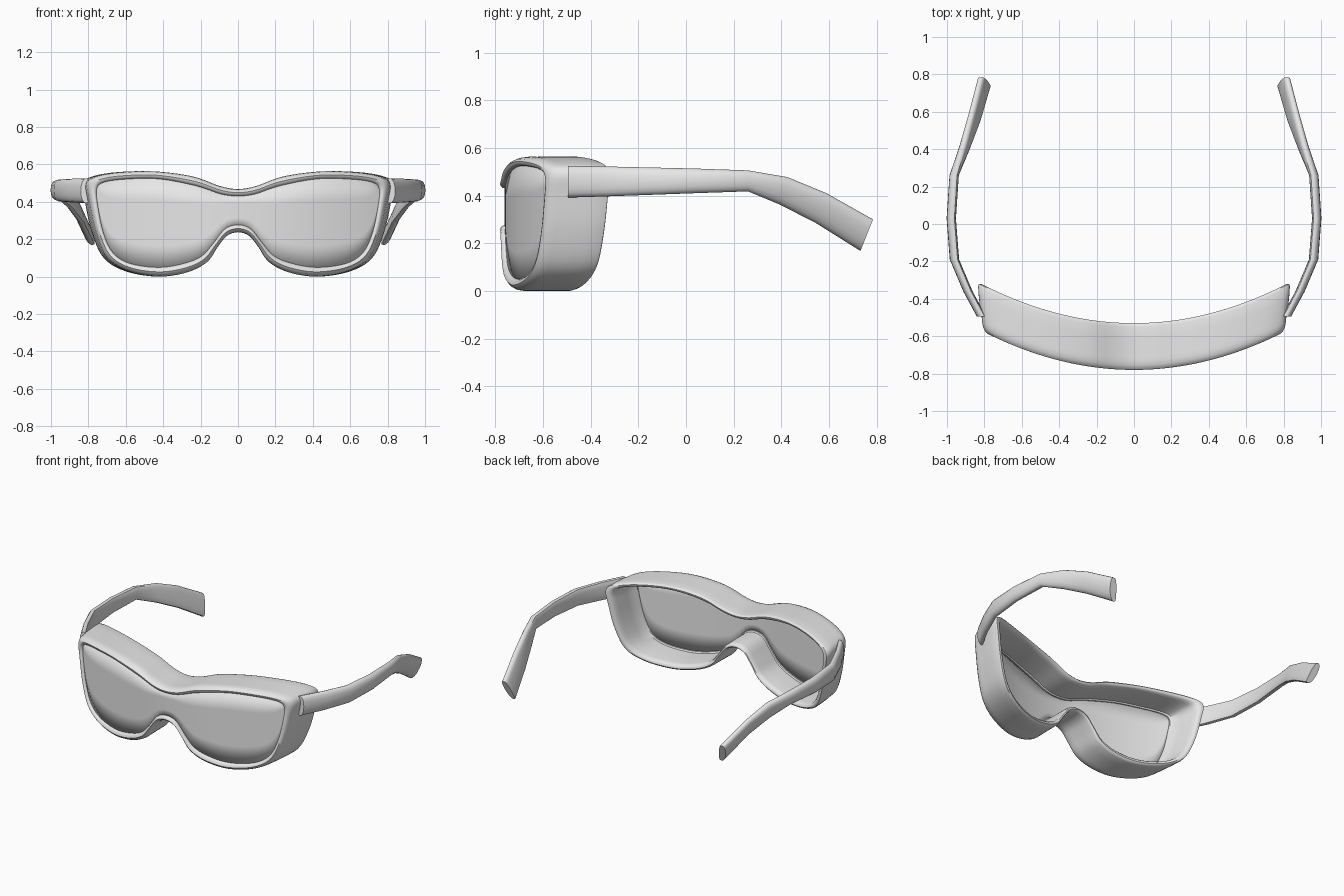
import bpy, bmesh, math
from mathutils import Vector

if "Cube" in bpy.data.objects:
    bpy.data.objects.remove(bpy.data.objects["Cube"])


def material(name, v):
    m = bpy.data.materials.new(name)
    m.diffuse_color = (v, v, v, 1)
    m.use_nodes = True
    m.node_tree.nodes["Principled BSDF"].inputs["Base Color"].default_value = m.diffuse_color
    return m


PLASTIC = material("light grey plastic", 0.8)


def finish(bm, name, mat, angle):
    me = bpy.data.meshes.new(name)
    bm.to_mesh(me)
    bm.free()
    me.materials.append(mat)
    ob = bpy.data.objects.new(name, me)
    bpy.context.collection.objects.link(ob)
    bpy.ops.object.select_all(action='DESELECT')
    ob.select_set(True)
    bpy.context.view_layer.objects.active = ob
    bpy.ops.object.shade_smooth_by_angle(angle=math.radians(angle))
    return ob


def spline(pts, n):
    # Catmull-Rom through a half outline, mirrored beyond both ends
    P = [Vector(p) for p in pts]
    P = [Vector((-P[1].x, P[1].y))] + P + [Vector((-P[-2].x, P[-2].y))]
    out = []
    for i in range(1, len(P) - 2):
        a, b, c, d = P[i - 1:i + 3]
        for k in range(n):
            t = k / n
            out.append(0.5 * (2 * b + (c - a) * t + (2 * a - 5 * b + 4 * c - d) * t * t
                              + (3 * b - a - 3 * c + d) * t ** 3))
    out.append(P[-2])
    return out


def mirrored(half):
    return half + [Vector((-p.x, p.y)) for p in half[-2:0:-1]]


def front_y(x):
    return -0.777 + 0.315 * x * x


# Matching half outlines, top centre to nose
HALF_OUT = spline([(0, .468), (.1, .485), (.24, .535), (.44, .562), (.63, .558), (.76, .535),
                   (.81, .495), (.797, .40), (.762, .24), (.70, .10), (.585, .028), (.42, 0),
                   (.27, .023), (.165, .078), (.107, .16), (.06, .217), (0, .237)], 5)
HALF_IN = spline([(0, .43), (.09, .44), (.22, .483), (.42, .521), (.6, .52), (.717, .503),
                  (.754, .468), (.750, .39), (.72, .24), (.668, .128), (.575, .07), (.42, .05),
                  (.285, .072), (.195, .11), (.135, .175), (.07, .255), (0, .277)], 5)
OUTER, INNER = mirrored(HALF_OUT), mirrored(HALF_IN)
N = len(OUTER)

# Goggle frame: cross-section (inner-to-outer fraction, depth, x flare) swept round the outlines
SECTION = [(0, .018, 1), (.08, .008, 1), (.25, 0, 1), (.5, -.003, 1), (.75, .006, 1), (.92, .022, 1),
           (1, .045, 1), (.99, .07, 1.004), (1, .10, 1.012), (1, .17, 1.022), (1, .228, 1.027),
           (.93, .24, 1.026), (.75, .247, 1.02), (.5, .245, 1.02), (.32, .235, 1.02),
           (.25, .21, 1.018), (.2, .12, 1.01), (.2, .045, 1), (0, .04, 1)]
bm = bmesh.new()
rings = []
for t, d, flare in SECTION:
    ring = []
    for a, b in zip(INNER, OUTER):
        p = a.lerp(b, t)
        x = p.x * flare
        ring.append(bm.verts.new((x, front_y(x) + d, p.y)))
    rings.append(ring)
for i, r in enumerate(rings):
    s = rings[(i + 1) % len(rings)]
    for j in range(N):
        k = (j + 1) % N
        bm.faces.new((r[j], r[k], s[k], s[j]))
bmesh.ops.recalc_face_normals(bm, faces=bm.faces)
finish(bm, "goggle_frame", PLASTIC, 45)

# Wraparound lens: upright strips whose edges tuck into the frame
edge = [a.lerp(b, .1) for a, b in zip(HALF_IN, HALF_OUT)]
far = max(range(len(edge)), key=lambda i: edge[i].x)


def height_at(line, x):
    for p, q in zip(line, line[1:]):
        if p.x <= x <= q.x:
            return p.y + (q.y - p.y) * (x - p.x) / max(q.x - p.x, 1e-6)
    return line[-1].y


top_line, low_line = edge[:far + 1], edge[far:][::-1]
bm = bmesh.new()
columns = []
COLS, ROWS = 40, 4
for i in range(-COLS, COLS + 1):
    x = edge[far].x * math.sin(math.pi / 2 * i / COLS) * 0.9995
    zt, zb = height_at(top_line, abs(x)), height_at(low_line, abs(x))
    columns.append([bm.verts.new((x, front_y(x) + .016, zb + (zt - zb) * k / ROWS))
                    for k in range(ROWS + 1)])
for a, b in zip(columns, columns[1:]):
    for k in range(ROWS):
        bm.faces.new((a[k], b[k], b[k + 1], a[k + 1]))
lens = finish(bm, "lens", PLASTIC, 40)
mod = lens.modifiers.new("thickness", 'SOLIDIFY')
mod.thickness = 0.015
mod.offset = -1

# Temples: stations of (x top, x bottom, y top, z top, y bottom, z bottom)
STATIONS = [(.812, .812, -.495, .525, -.495, .392), (.885, .885, -.36, .523, -.36, .396),
            (.957, .957, -.19, .519, -.19, .402), (.974, .974, .03, .514, .03, .41),
            (.96, .957, .26, .506, .26, .418), (.912, .895, .425, .478, .395, .362),
            (.87, .835, .59, .41, .545, .285), (.82, .78, .785, .30, .732, .168)]
SIDES = 16
for side, name in ((1, "right_temple"), (-1, "left_temple")):
    bm = bmesh.new()
    rings = []
    for xt, xb, yt, zt, yb, zb in STATIONS:
        top, bot = Vector((xt, yt, zt)), Vector((xb, yb, zb))
        ring = []
        for i in range(SIDES):
            a = 2 * math.pi * i / SIDES
            c, s = math.cos(a), math.sin(a)
            # rounded outside, flatter inside
            c = 0 if abs(c) < 1e-6 else c
            off = 0.028 * c if c > 0 else -0.022 * abs(c) ** 0.5
            h = 0.5 + 0.5 * math.copysign(abs(s) ** 0.85, s)
            p = bot.lerp(top, h)
            ring.append(bm.verts.new((side * (p.x + off), p.y, p.z)))
        rings.append(ring)
    for r, s in zip(rings, rings[1:]):
        for j in range(SIDES):
            k = (j + 1) % SIDES
            bm.faces.new((r[j], r[k], s[k], s[j]))
    bm.faces.new(rings[0])
    bm.faces.new(rings[-1])
    bmesh.ops.recalc_face_normals(bm, faces=bm.faces)
    finish(bm, name, PLASTIC, 45)
